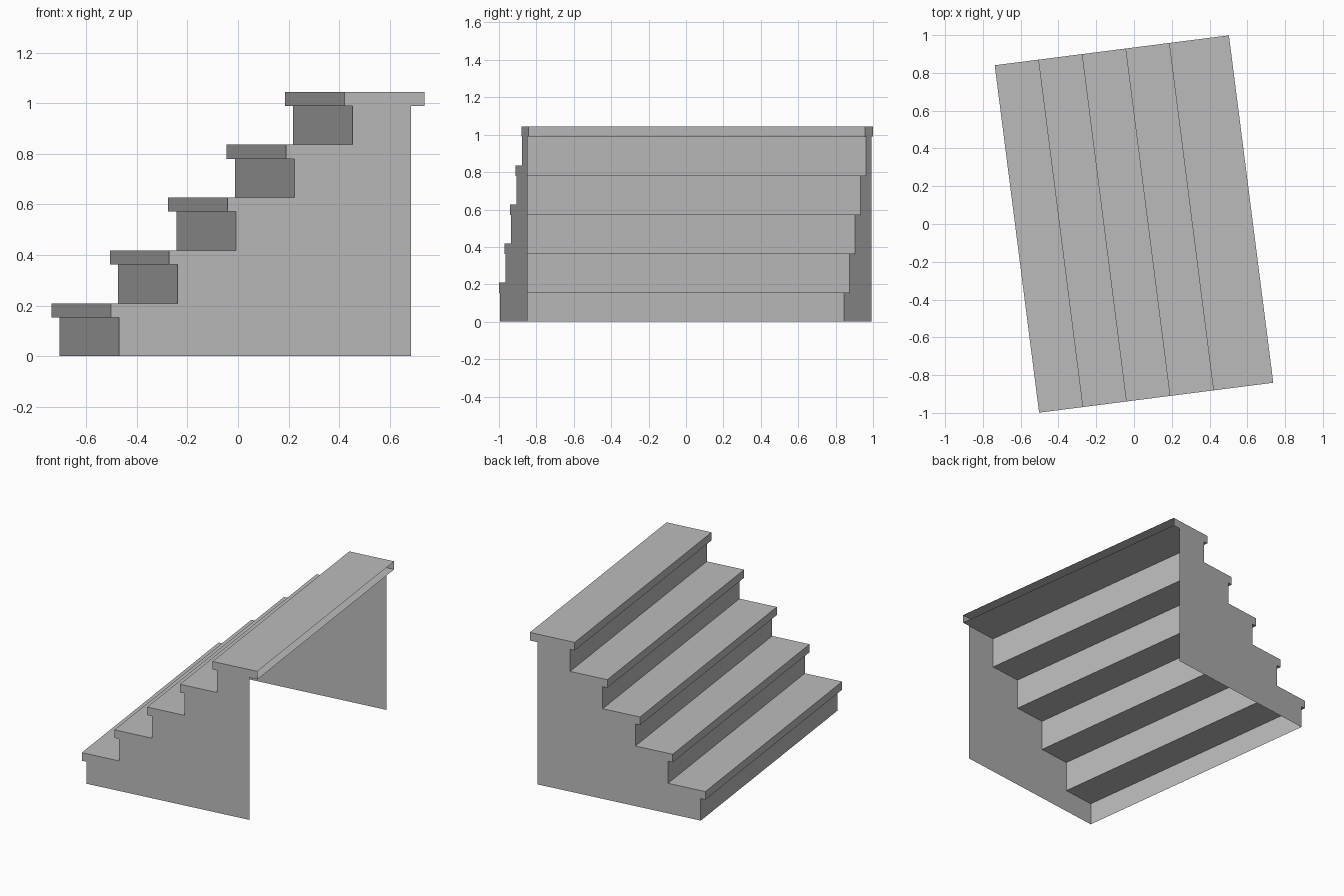
import bpy
import math
from mathutils import Matrix

if "Cube" in bpy.data.objects:
    bpy.data.objects.remove(bpy.data.objects["Cube"], do_unlink=True)

STEPS = 5
RUN, RISE = 0.2326, 0.209
FRONT, BACK = -0.625, 0.625      # tread nose of the first step, back of the top step
HALF = 0.927                     # half the stair width
LIP, THICK = 0.033, 0.056        # nosing overhang and tread thickness
PANEL_BACK = BACK - 0.055
TURN = Matrix.Rotation(math.radians(7.28), 4, "Z")

grey = bpy.data.materials.new("stone grey")
grey.use_nodes = True
colour = (0.5, 0.5, 0.5, 1)
grey.diffuse_color = colour
grey.node_tree.nodes["Principled BSDF"].inputs["Base Color"].default_value = colour


def make(name, verts, faces):
    mesh = bpy.data.meshes.new(name)
    mesh.from_pydata([TURN @ Matrix.Translation(v).translation for v in verts], [], faces)
    mesh.materials.append(grey)
    obj = bpy.data.objects.new(name, mesh)
    bpy.context.collection.objects.link(obj)


def sheet(name, path):
    """Sweep an open (x, z) path across the stair width."""
    n = len(path)
    verts = [(x, y, z) for y in (-HALF, HALF) for x, z in path]
    make(name, verts, [(i, i + n, i + n + 1, i + 1) for i in range(n - 1)])


# Treads and risers, collecting the stepped outline for the sides
outline = []
for i in range(STEPS):
    nose = FRONT + i * RUN
    riser = nose + LIP
    top = (i + 1) * RISE
    under = top - THICK
    foot = max(0, i * RISE - THICK)
    end = BACK if i == STEPS - 1 else riser + RUN
    sheet(f"riser_{i + 1}", [(riser, under), (riser, foot)])
    sheet(f"tread_{i + 1}", [(end, top), (nose, top), (nose, under), (end, under)])
    outline += [(riser, i * RISE), (riser, under), (nose, under), (nose, top)]
outline += [(BACK, top), (BACK, under), (PANEL_BACK, under), (PANEL_BACK, 0)]

# Thin side panels, each facing outward
for name, y in (("right_side", -HALF), ("left_side", HALF)):
    order = range(len(outline))
    face = tuple(order) if y > 0 else tuple(reversed(order))
    make(name, [(x, y, z) for x, z in outline], [face])
